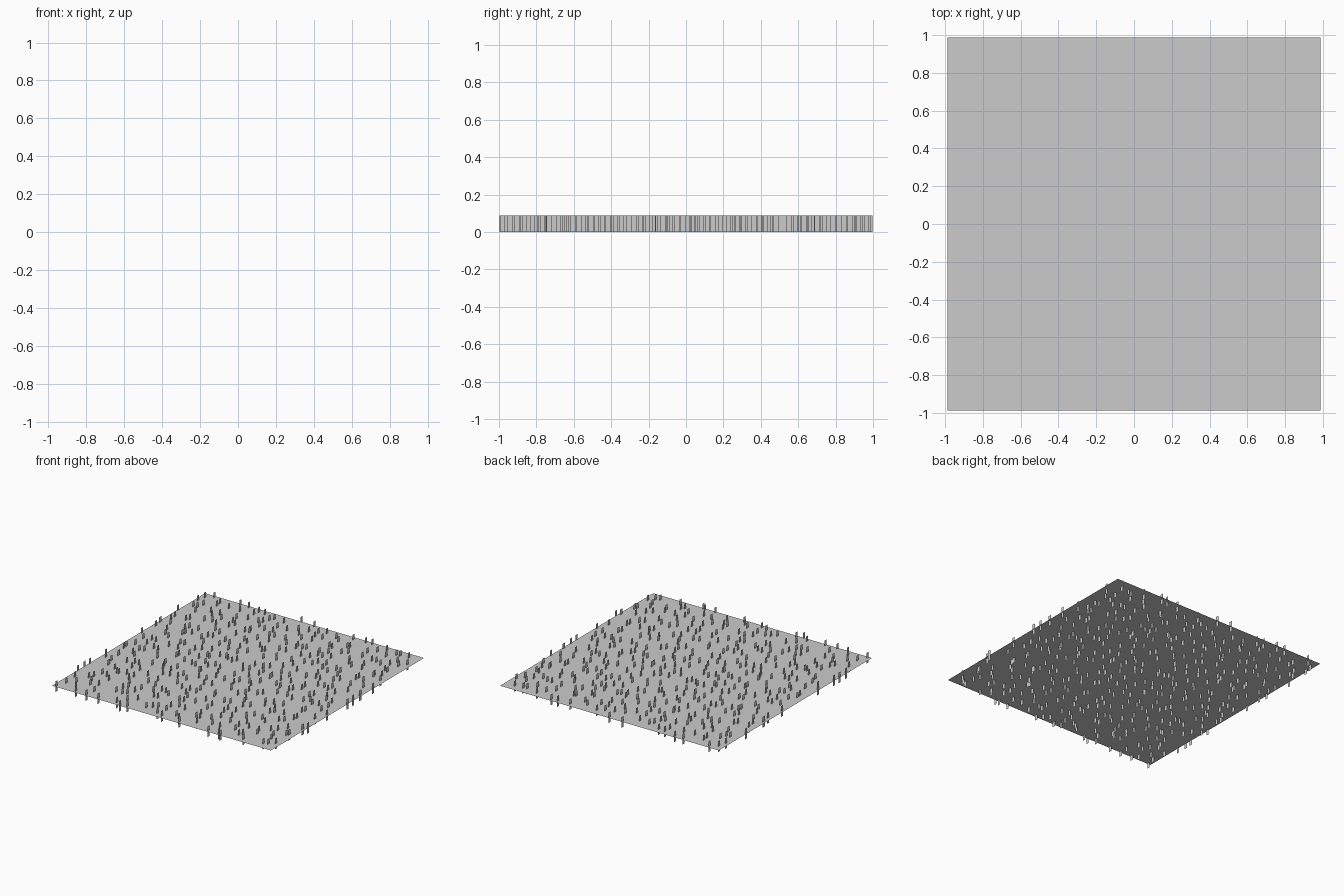
import bpy, random

if "Cube" in bpy.data.objects:
    bpy.data.objects.remove(bpy.data.objects["Cube"])

random.seed(7)
HALF = 0.987      # half side of the sheet
HEIGHT = 0.087    # full blade height
MID = HEIGHT / 2  # the sheet cuts the blades at mid height
WIDTH = 0.026     # blade width along y
N = 21            # scatter cells per side


def mesh_object(name, verts, faces):
    me = bpy.data.meshes.new(name)
    me.from_pydata(verts, [], faces)
    me.update()
    ob = bpy.data.objects.new(name, me)
    bpy.context.collection.objects.link(ob)
    return ob


# Flat ground sheet
mesh_object("ground_sheet",
            [(-HALF, -HALF, MID), (HALF, -HALF, MID),
             (HALF, HALF, MID), (-HALF, HALF, MID)],
            [(0, 1, 2, 3)])

# Scattered upright blades, all facing along x, passing through the sheet
verts, faces = [], []
cell = 2 * HALF / N
for i in range(N):
    for j in range(N):
        x = -HALF + (i + random.random()) * cell
        y = -HALF + (j + random.random()) * cell
        k = len(verts)
        a, b = y - WIDTH / 2, y + WIDTH / 2
        verts += [(x, a, 0), (x, b, 0), (x, b, HEIGHT), (x, a, HEIGHT)]
        faces.append((k, k + 1, k + 2, k + 3))
mesh_object("grass_blades", verts, faces)
